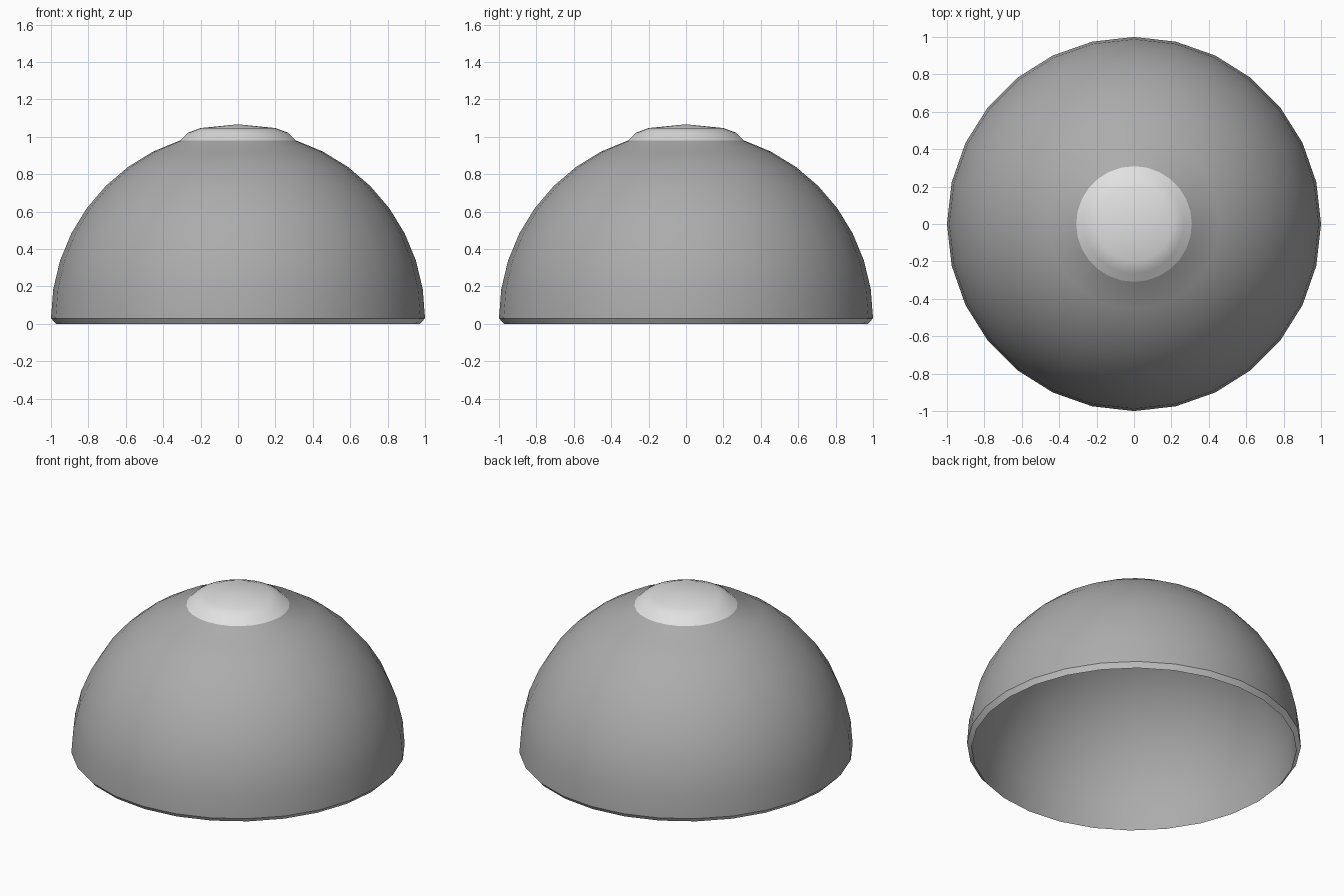
import bpy, bmesh
from math import sin, cos, radians, pi
from mathutils import Vector

SIDES = 28
BASE = 0.03       # height where the dome meets the bevelled rim
INNER = 0.973     # radius of the hollow inside

cube = bpy.data.objects.get("Cube")
if cube:
    bpy.data.objects.remove(cube, do_unlink=True)


def material(name, value):
    mat = bpy.data.materials.new(name)
    mat.use_nodes = True
    color = (value, value, value, 1)
    mat.diffuse_color = color
    mat.node_tree.nodes["Principled BSDF"].inputs["Base Color"].default_value = color
    return mat


def arc(radius, degrees):
    return [(radius * cos(radians(a)), BASE + radius * sin(radians(a))) for a in degrees]


# Cross-section: button on top, outer dome, bevelled rim, hollow inside
button = [(0, 1.067), (0.2, 1.047), (0.265, 1.023)]
outer = arc(1, range(72, -1, -9))
inner = [(INNER, 0)] + arc(INNER, range(9, 82, 9)) + [(0, BASE + INNER)]
profile = button + outer + inner

# Turn the cross-section around the upright axis
bm = bmesh.new()
verts = [bm.verts.new((r, 0, z)) for r, z in profile]
edges = [bm.edges.new(pair) for pair in zip(verts, verts[1:])]
bmesh.ops.spin(bm, geom=verts + edges, cent=(0, 0, 0), axis=(0, 0, 1),
               angle=2 * pi, steps=SIDES, use_merge=False)
bmesh.ops.remove_doubles(bm, verts=bm.verts, dist=0.0005)
bmesh.ops.recalc_face_normals(bm, faces=bm.faces)

# Light grey on the top button and the bevelled rim
button_base = outer[0][1]
for face in bm.faces:
    height = face.calc_center_median().z
    on_button = face.normal.z > 0 and height > button_base
    on_rim = face.normal.z < 0 and height < BASE
    face.material_index = int(on_button or on_rim)

mesh = bpy.data.meshes.new("dome_shell")
bm.to_mesh(mesh)
bm.free()
mesh.materials.append(material("dome grey", 0.41))
mesh.materials.append(material("light grey", 0.75))

dome = bpy.data.objects.new("dome_shell", mesh)
bpy.context.collection.objects.link(dome)
bpy.ops.object.select_all(action='DESELECT')
dome.select_set(True)
bpy.context.view_layer.objects.active = dome
bpy.ops.object.shade_smooth_by_angle(angle=radians(30))
